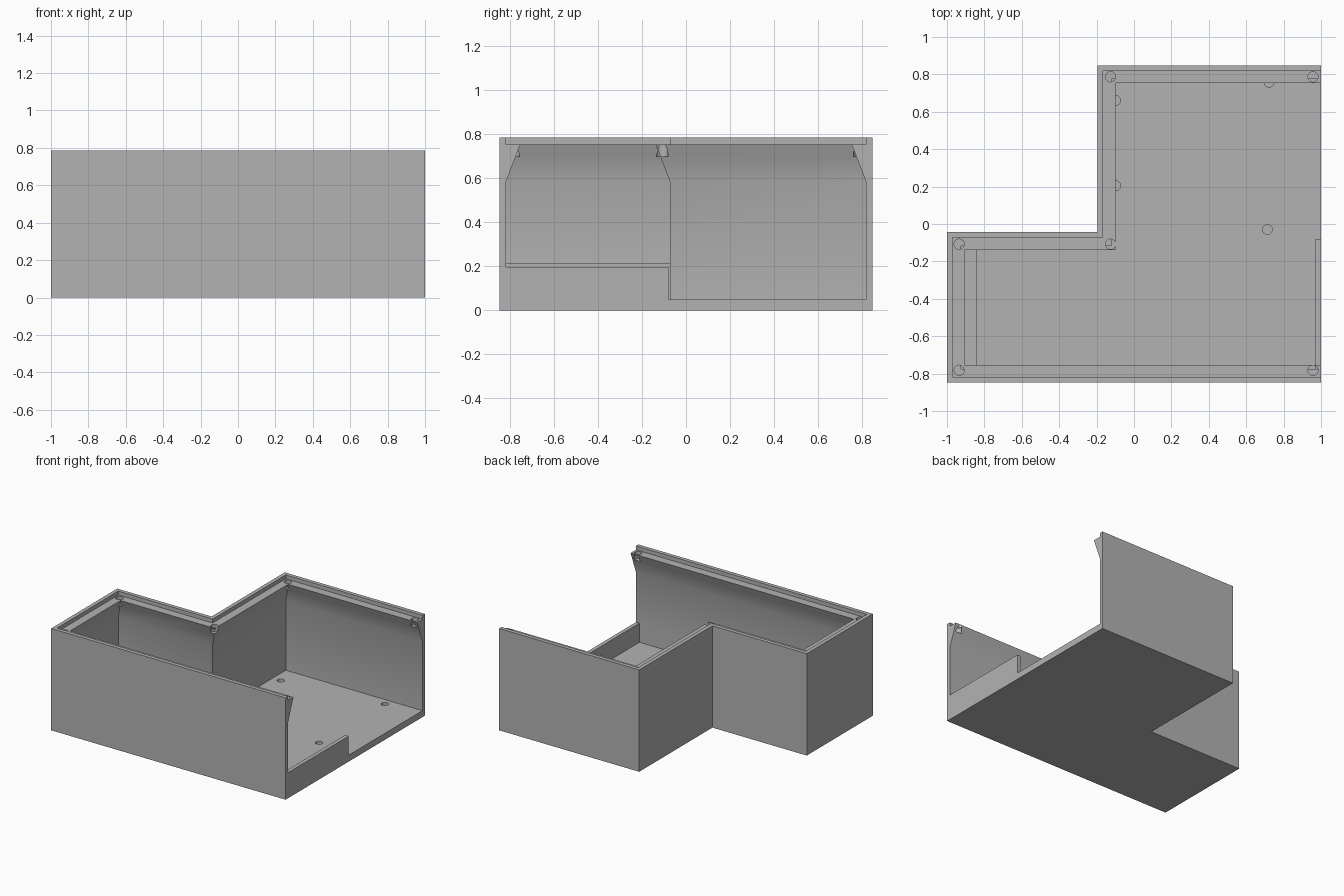
import bpy
import bmesh
import math

if "Cube" in bpy.data.objects:
    bpy.data.objects.remove(bpy.data.objects["Cube"], do_unlink=True)

GREY = (0.45, 0.45, 0.45, 1)
grey = bpy.data.materials.new("plain grey")
grey.use_nodes = True
grey.diffuse_color = GREY
grey.node_tree.nodes["Principled BSDF"].inputs["Base Color"].default_value = GREY


def add_object(name, bm):
    bmesh.ops.recalc_face_normals(bm, faces=bm.faces)
    mesh = bpy.data.meshes.new(name)
    bm.to_mesh(mesh)
    bm.free()
    mesh.materials.append(grey)
    obj = bpy.data.objects.new(name, mesh)
    bpy.context.collection.objects.link(obj)
    return obj


def box(name, low, high):
    bm = bmesh.new()
    bmesh.ops.create_cube(bm, size=1)
    for v in bm.verts:
        v.co = [a + (c + 0.5) * (b - a) for a, b, c in zip(low, high, v.co)]
    return add_object(name, bm)


def cylinder(name, x, y, low, high, radius):
    bm = bmesh.new()
    bmesh.ops.create_cone(bm, cap_ends=True, segments=32, radius1=radius,
                          radius2=radius, depth=high - low)
    bmesh.ops.translate(bm, verts=bm.verts, vec=(x, y, (low + high) / 2))
    return add_object(name, bm)


def combine(target, tool, operation):
    mod = target.modifiers.new(tool.name, "BOOLEAN")
    mod.operation = operation
    mod.solver = "EXACT"
    mod.object = tool
    bpy.context.view_layer.objects.active = target
    bpy.ops.object.modifier_apply(modifier=mod.name)
    bpy.data.objects.remove(tool, do_unlink=True)


# L-shaped tray: wall profile (inset, height) swept round the plan, open at the right end
PROFILE = [(0, 0), (0, 0.785), (0.03, 0.785), (0.03, 0.755),
           (0.095, 0.755), (0.03, 0.585), (0.03, 0.05)]


def plan(inset):
    back, notch_y, front = 0.848 - inset, -0.043 - inset, -0.848 + inset
    notch_x, left = -0.195 + inset, -1 + inset
    return [(1, back), (notch_x, back), (notch_x, notch_y),
            (left, notch_y), (left, front), (1, front)]


bm = bmesh.new()
rings = [[bm.verts.new((x, y, z)) for x, y in plan(inset)] for inset, z in PROFILE]
for lower, upper in zip(rings, rings[1:]):
    for i in range(len(lower) - 1):
        bm.faces.new((lower[i], lower[i + 1], upper[i + 1], upper[i]))
bm.faces.new(rings[0])
bm.faces.new(rings[-1])
bm.faces.new([r[0] for r in rings] + [r[-1] for r in reversed(rings)])
tray = add_object("tray", bm)

# Low sill across the open end and a shelf against the far wall
combine(tray, box("sill", (0.97, -0.83, 0.02), (1, -0.08, 0.197)), "UNION")
combine(tray, box("shelf", (-0.985, -0.83, 0.02), (-0.84, -0.06, 0.215)), "UNION")

# Blind screw holes in the ledge
for x, y in [(-0.935, -0.108), (-0.125, -0.108), (-0.125, 0.787),
             (0.957, 0.787), (0.957, -0.782), (-0.935, -0.782)]:
    combine(tray, cylinder("ledge_hole", x, y, 0.70, 0.77, 0.027), "DIFFERENCE")

# Blind mounting holes in the floor
for x, y in [(0.713, -0.03), (0.722, 0.757), (-0.098, 0.66), (-0.098, 0.205)]:
    combine(tray, cylinder("floor_hole", x, y, 0.02, 0.08, 0.026), "DIFFERENCE")

# Merge coplanar faces, then smooth the gentle slope under the ledge
bm = bmesh.new()
bm.from_mesh(tray.data)
bmesh.ops.remove_doubles(bm, verts=bm.verts, dist=0.0001)
bmesh.ops.dissolve_limit(bm, angle_limit=math.radians(1), verts=bm.verts, edges=bm.edges)
bm.to_mesh(tray.data)
bm.free()
bpy.ops.object.select_all(action="DESELECT")
tray.select_set(True)
bpy.context.view_layer.objects.active = tray
bpy.ops.object.shade_smooth_by_angle(angle=math.radians(30))
